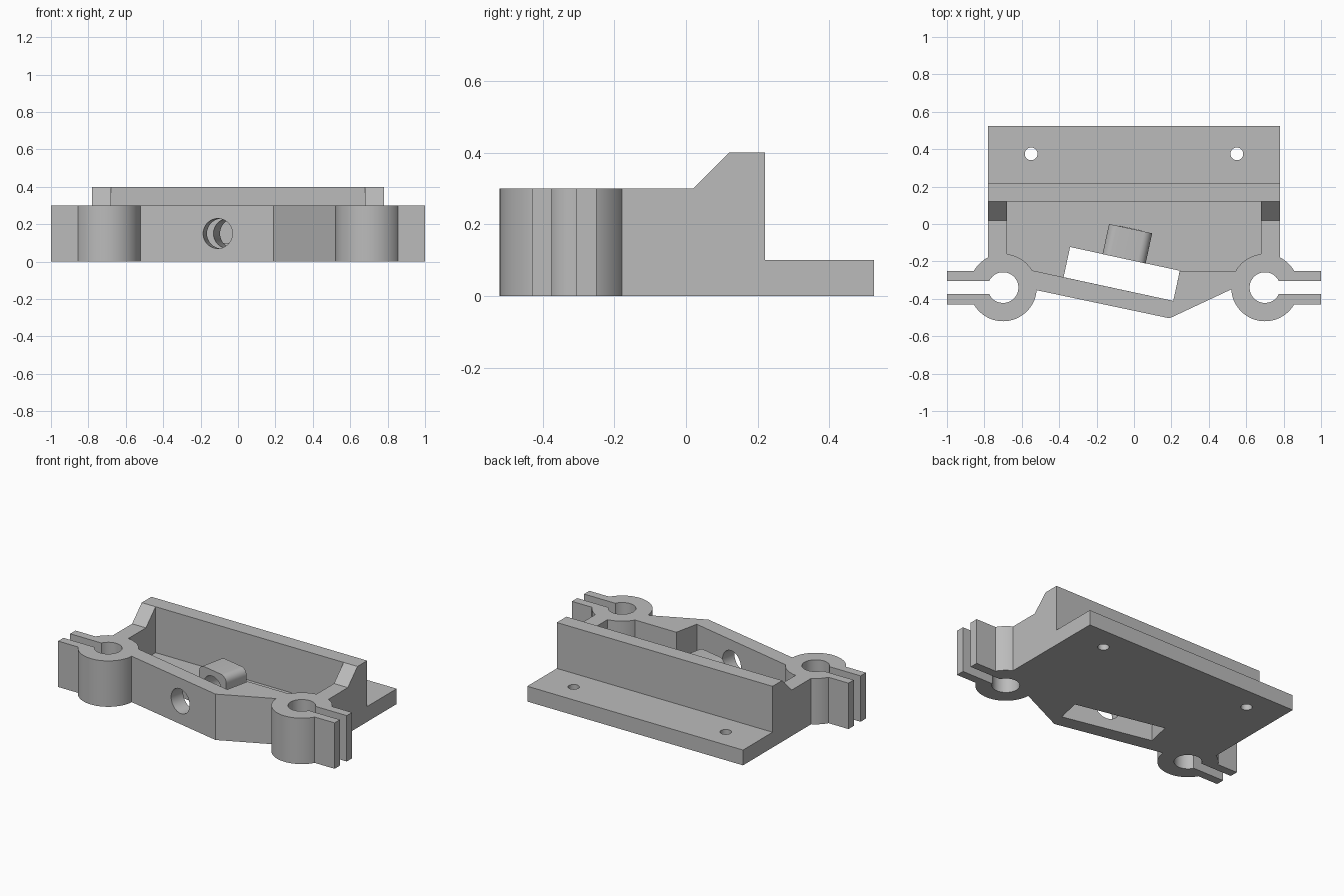
import bpy, bmesh, math
from mathutils import Matrix, Vector

cube = bpy.data.objects.get("Cube")
if cube:
    bpy.data.objects.remove(cube, do_unlink=True)

grey = bpy.data.materials.new("plain_grey")
grey.use_nodes = True
GREY = (0.5, 0.5, 0.5, 1)
grey.diffuse_color = GREY
grey.node_tree.nodes["Principled BSDF"].inputs["Base Color"].default_value = GREY

TILT = Matrix.Rotation(math.radians(-12.2), 4, 'Z')
# local (u, v, w) axes mapped to (x, z, y) and (y, z, x) for sideways extrusions
ALONG_Y = Matrix(((1, 0, 0, 0), (0, 0, 1, 0), (0, 1, 0, 0), (0, 0, 0, 1)))
ALONG_X = Matrix(((0, 0, 1, 0), (1, 0, 0, 0), (0, 1, 0, 0), (0, 0, 0, 1)))


def prism(name, points, low, high, matrix=Matrix()):
    """Extrude a flat outline from low to high, then place it."""
    bm = bmesh.new()
    face = bm.faces.new([bm.verts.new((u, v, low)) for u, v in points])
    top = bmesh.ops.extrude_face_region(bm, geom=[face])["geom"]
    bmesh.ops.translate(bm, vec=(0, 0, high - low),
                        verts=[g for g in top if isinstance(g, bmesh.types.BMVert)])
    bm.transform(matrix)
    bmesh.ops.recalc_face_normals(bm, faces=bm.faces)
    mesh = bpy.data.meshes.new(name)
    bm.to_mesh(mesh)
    bm.free()
    mesh.materials.append(grey)
    obj = bpy.data.objects.new(name, mesh)
    bpy.context.collection.objects.link(obj)
    return obj


def circle(cx, cy, r, n=48):
    return [(cx + r * math.cos(2 * math.pi * i / n),
             cy + r * math.sin(2 * math.pi * i / n)) for i in range(n)]


def rect(x0, y0, x1, y1):
    return [(x0, y0), (x1, y0), (x1, y1), (x0, y1)]


def combine(tool, operation):
    """Merge a part into the body or cut it away."""
    bpy.context.view_layer.objects.active = body
    mod = body.modifiers.new(tool.name, 'BOOLEAN')
    mod.object, mod.operation, mod.solver = tool, operation, 'EXACT'
    bpy.ops.object.modifier_apply(modifier=mod.name)
    bpy.data.objects.remove(tool, do_unlink=True)


def add(*args):
    combine(prism(*args), 'UNION')


def cut(*args):
    combine(prism(*args), 'DIFFERENCE')


# Tray body with the skewed front wall
body = prism("bracket_body", [(-.78, .1), (-.78, -.22), (-.7, -.34), (-.53, -.352), (.19, -.504),
                              (.53, -.345), (.7, -.34), (.78, -.22), (.78, .1)], 0, .3)

# Rear wall, gussets and mounting ledge
add("rear_bracket", [(.02, 0), (.525, 0), (.525, .1), (.22, .1), (.22, .4), (.12, .4), (.02, .3)],
    -.78, .78, ALONG_X)

# Inner pocket above the floor
cut("pocket", [(-.68, .12), (-.68, -.219), (.21, -.411), (.245, -.25), (.68, -.25), (.68, .12)], .1, .6)

# Clamp barrels and ears
for s in (-1, 1):
    add("clamp_barrel", circle(s * .7, -.34, .18, 80), 0, .3)
    add("clamp_ears", rect(s * .8, -.43, s, -.25), 0, .3)

# Raised boss with rounded upper edges
HALF, TOP, R = .118, .268, .045
arc = [math.radians(a) for a in range(0, 91, 10)]
right = [(HALF - R + R * math.cos(a), TOP - R + R * math.sin(a)) for a in arc]
boss = [(HALF, .05)] + right + [(-u, v) for u, v in reversed(right)] + [(-HALF, .05)]
boss_frame = Matrix.Translation((-.053, -.186, 0)) @ TILT @ ALONG_Y
add("boss", boss, 0, .165, boss_frame)

# Tilted slot through the floor, and the bore through front wall and boss
slot_frame = Matrix.Translation((.21, -.411, 0)) @ TILT
cut("floor_slot", rect(-.6, 0, 0, .165), -.1, .1001, slot_frame)
cut("bore", circle(0, .15, .08), -.4, .166, boss_frame)

# Clamp bores, slits, and all screw holes
for s in (-1, 1):
    cut("rod_bore", circle(s * .7, -.34, .082), -.1, .5)
    cut("clamp_slit", rect(s * .7, -.375, s * 1.1, -.305), -.1, .5)
    cut("ear_hole", circle(s * .93, .15, .034, 32), -.6, -.1, ALONG_Y)
    cut("ledge_hole", circle(s * .55, .375, .034, 32), -.1, .2)
    cut("wall_hole", circle(s * .55, .25, .034, 32), .05, .3, ALONG_Y)

# Single material, crisp edges with smooth round walls
body.data.materials.clear()
body.data.materials.append(grey)
for p in body.data.polygons:
    p.material_index = 0
bpy.ops.object.select_all(action='DESELECT')
body.select_set(True)
bpy.context.view_layer.objects.active = body
bpy.ops.object.shade_smooth_by_angle(angle=math.radians(30))
